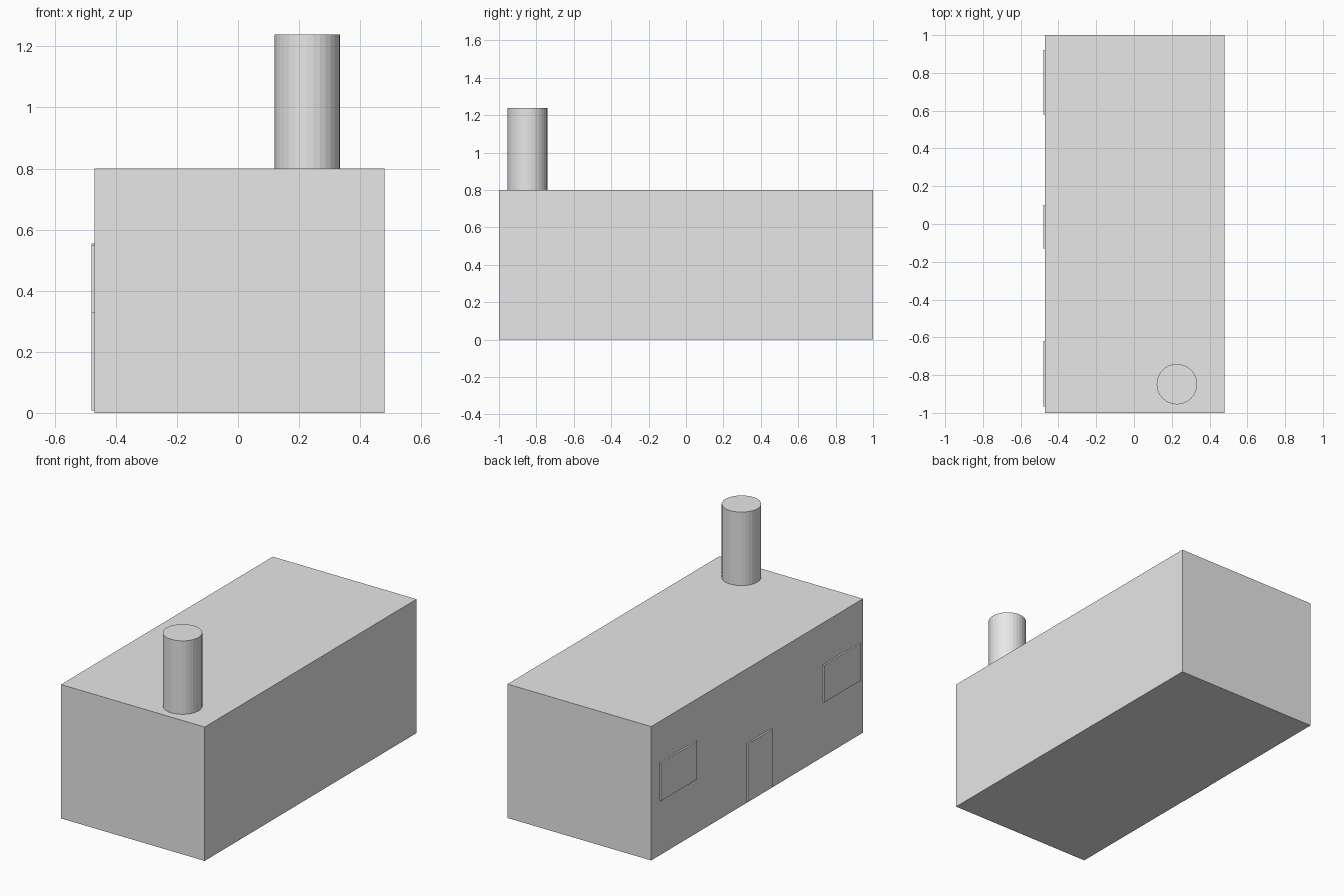
import bpy

if "Cube" in bpy.data.objects:
    bpy.data.objects.remove(bpy.data.objects["Cube"])

grey = bpy.data.materials.new("plain_grey")
grey.diffuse_color = (0.8, 0.8, 0.8, 1)
grey.use_nodes = True
grey.node_tree.nodes["Principled BSDF"].inputs["Base Color"].default_value = grey.diffuse_color


def finish(name):
    obj = bpy.context.object
    obj.name = name
    obj.data.materials.append(grey)
    return obj


def box(name, x, y, z):
    """Box from its (low, high) extent along each axis."""
    bpy.ops.mesh.primitive_cube_add(
        size=1, location=[(a + b) / 2 for a, b in (x, y, z)])
    bpy.context.object.scale = [b - a for a, b in (x, y, z)]
    bpy.ops.object.transform_apply(location=False, rotation=False, scale=True)
    return finish(name)


# Main block of the building
box("building_body", (-0.47, 0.48), (-1, 1), (0, 0.8))

# Raised door and window panels on the left wall
panel_x = (-0.48, -0.469)
box("door", panel_x, (-0.13, 0.10), (0.008, 0.355))
box("front_window", panel_x, (-0.965, -0.62), (0.328, 0.55))
box("back_window", panel_x, (0.58, 0.922), (0.328, 0.555))

# Round chimney on the roof
bpy.ops.mesh.primitive_cylinder_add(
    vertices=32, radius=0.107, depth=0.44, location=(0.227, -0.848, 1.019))
finish("chimney")
